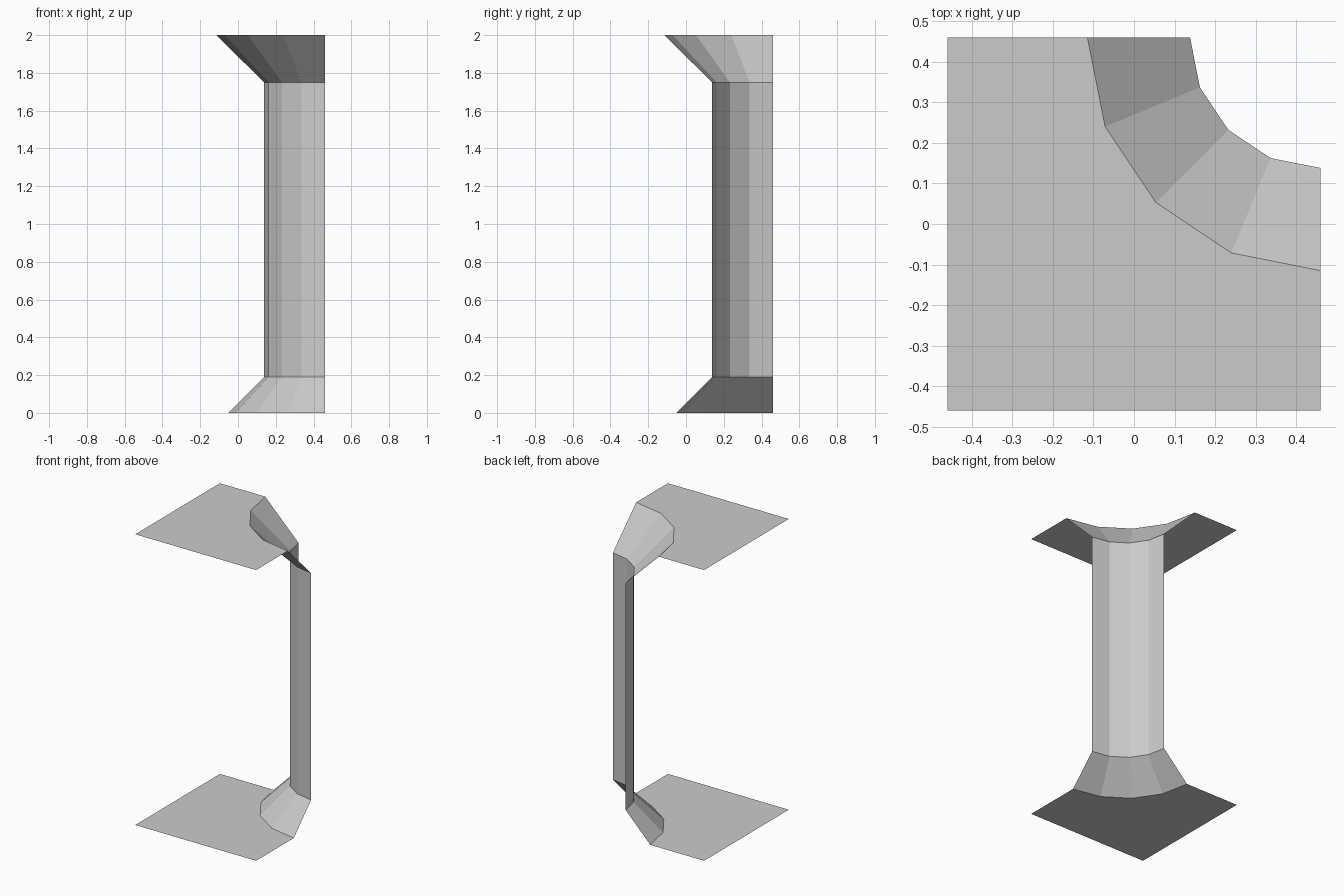
import bpy, bmesh, math

if "Cube" in bpy.data.objects:
    bpy.data.objects.remove(bpy.data.objects["Cube"])

HALF, HEIGHT = 0.46, 2.0
R_BASE, R_SHAFT, R_TOP = 0.51, 0.322, 0.575
Z_BASE, Z_TOP = 0.19, 1.75

stone = bpy.data.materials.new("light grey stone")
stone.diffuse_color = (0.6, 0.6, 0.6, 1)
stone.use_nodes = True
stone.node_tree.nodes["Principled BSDF"].inputs["Base Color"].default_value = stone.diffuse_color


def arc(r, z):
    """Quarter of a 16-sided ring around the back right corner."""
    angles = [math.radians(180 + 22.5 * i) for i in range(5)]
    return [(HALF + r * math.cos(a), HALF + r * math.sin(a), z) for a in angles]


def make(name, faces):
    bm = bmesh.new()
    for pts in faces:
        bm.faces.new([bm.verts.new(p) for p in pts])
    bmesh.ops.remove_doubles(bm, verts=bm.verts, dist=1e-5)
    mesh = bpy.data.meshes.new(name)
    bm.to_mesh(mesh)
    bm.free()
    mesh.materials.append(stone)
    bpy.context.collection.objects.link(bpy.data.objects.new(name, mesh))


def band(name, low, up):
    make(name, [(low[i], low[i + 1], up[i + 1], up[i]) for i in range(4)])


def slab(name, r, z, flip):
    pts = [(-HALF, HALF, z), (-HALF, -HALF, z), (HALF, -HALF, z)] + arc(r, z)[::-1]
    make(name, [pts[::-1] if flip else pts])


# Column quarter: flared foot, shaft, flared capital
band("column_foot", arc(R_BASE, 0), arc(R_SHAFT, Z_BASE))
band("column_shaft", arc(R_SHAFT, Z_BASE), arc(R_SHAFT, Z_TOP))
band("column_capital", arc(R_SHAFT, Z_TOP), arc(R_TOP, HEIGHT))

# Floor faces up and ceiling faces down, each cut around the column
slab("floor", R_BASE, 0, False)
slab("ceiling", R_TOP, HEIGHT, True)
